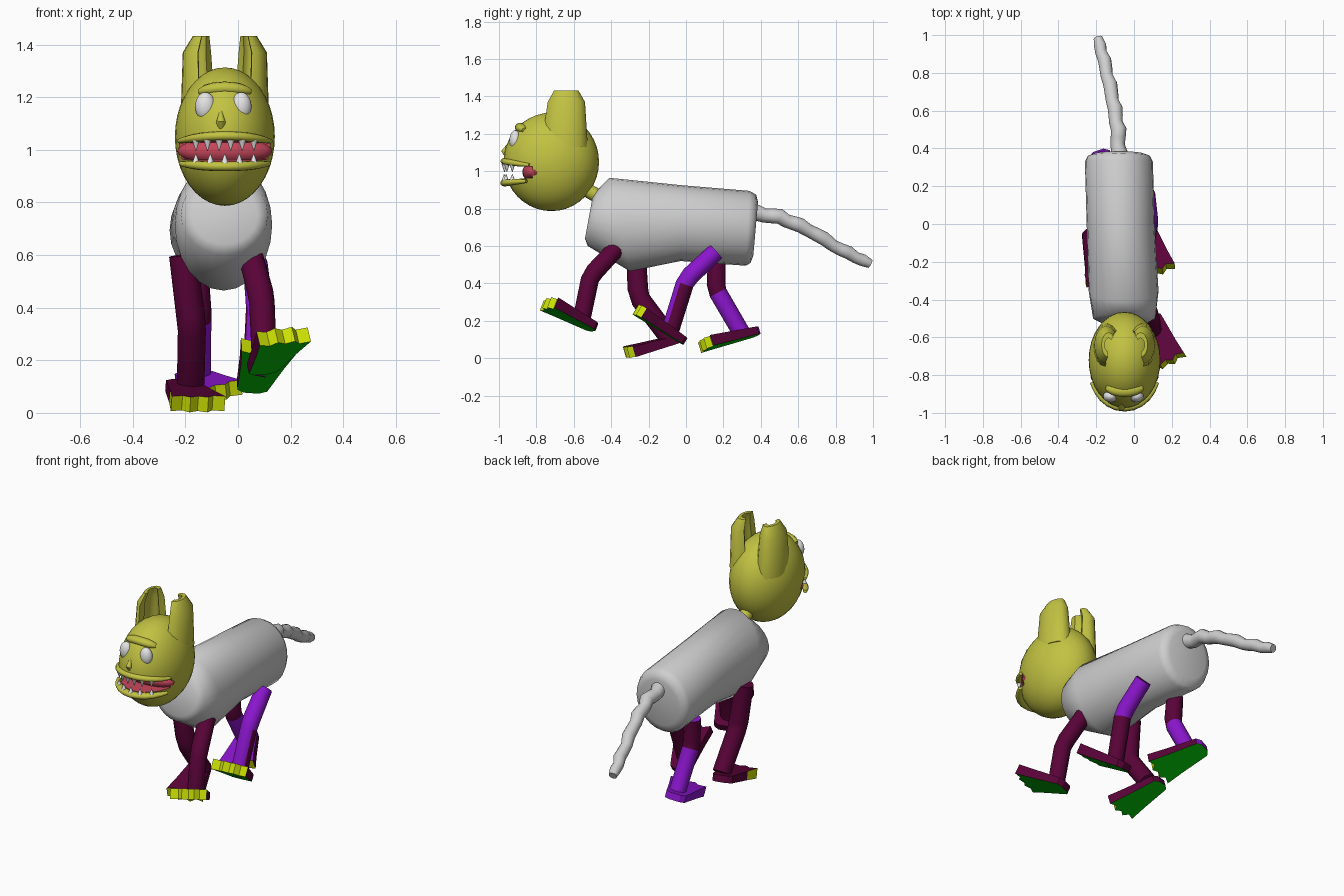
import bpy, bmesh
from math import sin, cos, pi, radians, sqrt
from mathutils import Vector, Matrix

if "Cube" in bpy.data.objects:
    bpy.data.objects.remove(bpy.data.objects["Cube"])


def material(name, rgb):
    m = bpy.data.materials.new(name)
    m.use_nodes = True
    m.diffuse_color = (*rgb, 1)
    bsdf = next(n for n in m.node_tree.nodes if n.type == "BSDF_PRINCIPLED")
    bsdf.inputs["Base Color"].default_value = (*rgb, 1)
    return m


GREY = material("body grey", (0.62, 0.62, 0.62))
OLIVE = material("head yellow", (0.54, 0.54, 0.055))
MAROON = material("leg maroon", (0.1, 0.001, 0.04))
PURPLE = material("leg purple", (0.26, 0.008, 0.62))
LIME = material("toe yellow", (0.6, 0.75, 0.001))
GREEN = material("sole green", (0.001, 0.55, 0.002))
RED = material("mouth red", (0.55, 0.06, 0.1))
WHITE = material("tooth white", (0.78, 0.78, 0.78))
HX = -0.05  # head centre in x
SIDES = 12  # sides of a tube


def finish(name, bm, mats, rule=None, angle=35):
    """Turn a bmesh into an object; rule(face) returns a material index."""
    bmesh.ops.recalc_face_normals(bm, faces=bm.faces)
    bm.normal_update()
    bm.faces.index_update()
    if rule:
        for f in bm.faces:
            f.material_index = rule(f)
    me = bpy.data.meshes.new(name)
    bm.to_mesh(me)
    bm.free()
    ob = bpy.data.objects.new(name, me)
    bpy.context.collection.objects.link(ob)
    for m in mats:
        me.materials.append(m)
    if angle:
        bpy.ops.object.select_all(action="DESELECT")
        ob.select_set(True)
        bpy.context.view_layer.objects.active = ob
        bpy.ops.object.shade_smooth_by_angle(angle=radians(angle))
    return ob


def loft(name, rings, mats, rule=None, angle=45):
    """Skin closed rings of points and cap both ends."""
    bm = bmesh.new()
    vr = [[bm.verts.new(p) for p in r] for r in rings]
    n = len(vr[0])
    for a, b in zip(vr, vr[1:]):
        for i in range(n):
            j = (i + 1) % n
            bm.faces.new((a[i], a[j], b[j], b[i]))
    bm.faces.new(vr[0])
    bm.faces.new(vr[-1])
    return finish(name, bm, mats, rule, angle)


def tube(name, path, radii, mats, rule=None, ref=(1, 0, 0), flat=1):
    path = [Vector(p) for p in path]
    rings = []
    for i, p in enumerate(path):
        d = (path[min(i + 1, len(path) - 1)] - path[max(i - 1, 0)]).normalized()
        u = d.cross(Vector(ref)).normalized()
        v = d.cross(u)
        rings.append([p + radii[i] * (u * cos(t) + v * sin(t) * flat)
                      for t in (2 * pi * k / SIDES for k in range(SIDES))])
    return loft(name, rings, mats, rule)


def ellipsoid(name, centre, radii, mats, seg=24, rows=14):
    bm = bmesh.new()
    bmesh.ops.create_uvsphere(bm, u_segments=seg, v_segments=rows, radius=1)
    bmesh.ops.transform(bm, verts=bm.verts,
                        matrix=Matrix.Translation(centre) @ Matrix.Diagonal((*radii, 1)))
    return finish(name, bm, mats)


# Body: rings given by top (y, z), bottom (y, z), x radius and x centre
sections = [
    ((0.385, 0.835), (0.36, 0.55), 0.13, -0.08),
    ((0.375, 0.875), (0.345, 0.51), 0.165, -0.08),
    ((0.34, 0.895), (0.32, 0.495), 0.18, -0.08),
    ((-0.02, 0.925), (-0.03, 0.52), 0.18, -0.07),
    ((-0.41, 0.965), (-0.3, 0.465), 0.185, -0.055),
    ((-0.47, 0.905), (-0.525, 0.6), 0.165, -0.052),
    ((-0.5, 0.86), (-0.54, 0.64), 0.125, -0.05)]
rings = []
for t, b, rx, cx in sections:
    top, bot = Vector((cx, *t)), Vector((cx, *b))
    mid, half = (top + bot) / 2, (top - bot) / 2
    rings.append([mid + half * cos(a) + Vector((rx * sin(a), 0, 0))
                  for a in (2 * pi * k / 24 for k in range(24))])
loft("body", rings, [GREY], angle=60)

# Tail: a drooping tube with a slight wobble
tail_keys = [(-0.08, 0.34, 0.78), (-0.085, 0.5, 0.755), (-0.11, 0.65, 0.69),
             (-0.15, 0.83, 0.58), (-0.19, 0.985, 0.505)]
path, radii = [], []
for a, b in zip(tail_keys, tail_keys[1:]):
    for k in range(4):
        wobble = 0.005 * sin(len(path) * 2.1)
        path.append(Vector(a).lerp(Vector(b), k / 4) + Vector((wobble, 0, wobble)))
        radii.append(0.042 - 0.0006 * len(path) + wobble / 2)
path.append(Vector(tail_keys[-1]))
radii.append(0.024)
tube("tail", path, radii, [GREY])


# Legs: bent tubes, with colour chosen by segment
def leg(name, hip, knee, ankle, rule=None, r=0.05):
    hip, knee, ankle = Vector(hip), Vector(knee), Vector(ankle)
    tube(name, [hip, knee.lerp(hip, 0.15), knee.lerp(ankle, 0.08), ankle],
         [r * 0.95, r, r * 0.97, r * 0.95], [MAROON, PURPLE], rule)


# Feet: wedge slabs with a rounded heel and a zigzag toe edge
HALF = [(0, 0.03), (0.06, 0.058), (0.62, 0.085), (0.95, 0.105), (0.91, 0.06), (1, 0.035)]
OUTLINE = [(u, -v) for u, v in HALF] + [(0.94, 0)] + HALF[::-1]


def foot(name, heel, toe, roll=0, upper=None, yellow_side=False):
    heel, toe = Vector(heel), Vector(toe)
    d = toe - heel
    ahead = d.normalized()
    side = d.cross(Vector((0, 0, 1))).normalized()
    side.rotate(Matrix.Rotation(roll, 3, ahead))
    up = side.cross(d).normalized()
    low = [heel + d * u + side * v for u, v in OUTLINE]
    high = [p + up * (0.04 + 0.02 * u) for p, (u, v) in zip(low, OUTLINE)]

    def rule(f):
        n = f.normal
        if n.dot(up) < -0.7:
            return 2
        along = (f.calc_center_median() - heel).dot(ahead) / d.length
        if n.dot(up) < 0.7 and (along > 0.85 and n.dot(ahead) > 0.3
                                or yellow_side and along > 0.7 and n.x < 0):
            return 1
        return 3 if upper and upper(f) else 0
    loft(name, [low, high], [MAROON, LIME, GREEN, PURPLE], rule, angle=0)


leg("front_left_leg", (0.05, -0.37, 0.59), (0.09, -0.51, 0.44), (0.1, -0.56, 0.2))
leg("front_right_leg", (-0.21, -0.27, 0.6), (-0.175, -0.255, 0.33), (-0.18, -0.09, 0.11),
    r=0.055)
leg("back_left_leg", (0.065, 0.16, 0.57), (0.08, 0, 0.42), (0.065, -0.09, 0.13),
    lambda f: int(f.index < 2 * SIDES or f.normal.y < -0.5))
leg("back_right_leg", (-0.16, 0.165, 0.54), (-0.15, 0.16, 0.37), (-0.15, 0.3, 0.13),
    lambda f: int(f.index >= 2 * SIDES))
foot("front_left_foot", (0.09, -0.495, 0.145), (0.185, -0.755, 0.27), 0.08)
foot("front_right_foot", (-0.225, -0.02, 0.09), (-0.15, -0.31, 0.002), yellow_side=True)
foot("back_left_foot", (0.05, -0.02, 0.075), (0.12, -0.275, 0.235), -0.08)
foot("back_right_foot", (-0.19, 0.39, 0.125), (-0.075, 0.1, 0.045), 0.2,
     upper=lambda f: f.normal.x < 0.5)

# Head with a mouth cut by a wedge
head = ellipsoid("head", (HX, -0.72, 1.05), (0.19, 0.255, 0.263), [OLIVE, RED], 32, 20)
bm = bmesh.new()
bmesh.ops.create_cube(bm, size=1)
for v in bm.verts:
    back = v.co.y > 0
    v.co = (HX + v.co.x, -0.82 if back else -1.1,
            0.995 + v.co.z * (0.06 if back else 0.1))
cutter = finish("mouth_cutter", bm, [OLIVE, RED], lambda f: 1, 0)
cutter.hide_render = True
mod = head.modifiers.new("mouth", "BOOLEAN")
mod.operation, mod.solver, mod.object = "DIFFERENCE", "EXACT", cutter
bpy.ops.object.select_all(action="DESELECT")
head.select_set(True)
bpy.context.view_layer.objects.active = head
bpy.ops.object.modifier_apply(modifier=mod.name)
bpy.data.objects.remove(cutter)
ellipsoid("mouth_lining", (HX, -0.81, 0.995), (0.18, 0.065, 0.055), [RED])
tube("neck", [(HX, -0.6, 0.94), (HX, -0.46, 0.86)], [0.038, 0.038], [OLIVE])


def face_y(x, grow=0):
    return -0.72 - (0.25 + grow) * sqrt(max(0, 1 - (x / 0.195) ** 2))


# Lips and brow: flattened tubes wrapped round the face
def ridge(name, z, droop, width, grow, r):
    xs = [width * sin(pi / 2 * k / 6) for k in range(-6, 7)]
    tube(name, [(HX + x, face_y(x, grow), z + droop * (x / width) ** 2) for x in xs],
         [r * (1 - 0.5 * (x / width) ** 4) for x in xs], [OLIVE], None, (0, 0, 1), 0.8)


ridge("upper_lip", 1.053, -0.02, 0.172, 0, 0.022)
ridge("lower_lip", 0.937, 0.01, 0.165, 0, 0.023)
ridge("brow", 1.235, -0.015, 0.095, -0.085, 0.03)

# Teeth: small cones along both lips
for row, z, tip, count in (("upper", 1.038, -0.042, 6), ("lower", 0.948, 0.038, 5)):
    for k in range(count):
        x = (k / (count - 1) - 0.5) * 0.22
        y = face_y(x) - 0.002
        tube(f"{row}_tooth_{k}", [(HX + x, y, z), (HX + x, y, z + tip)],
             [0.015, 0.001], [WHITE])

# Eyes, ears and nose
for s, side in ((-1, "right"), (1, "left")):
    ellipsoid(f"{side}_eye", (HX - 0.006 + s * 0.068, -0.912, 1.165),
              (0.039, 0.032, 0.054), [WHITE])
    rings = []
    for z, cx, rx, ry, cy in ((1.13, 0.09, 0.078, 0.125, -0.65),
                              (1.37, 0.097, 0.063, 0.1, -0.64),
                              (1.432, 0.085, 0.037, 0.065, -0.64)):
        arc = [radians(-85 + 22 * k) for k in range(11)]
        pts = [(a, 1) for a in arc] + [(a, 0.55) for a in reversed(arc)]
        rings.append([(HX + s * (cx + rx * q * cos(a)), cy + ry * q * sin(a), z)
                      for a, q in pts])
    loft(f"{side}_ear", rings, [OLIVE])
tube("nose", [(HX - 0.015, -0.95, 1.145), (HX - 0.015, -0.97, 1.105),
              (HX - 0.015, -0.96, 1.085)], [0.006, 0.018, 0.012], [OLIVE])
